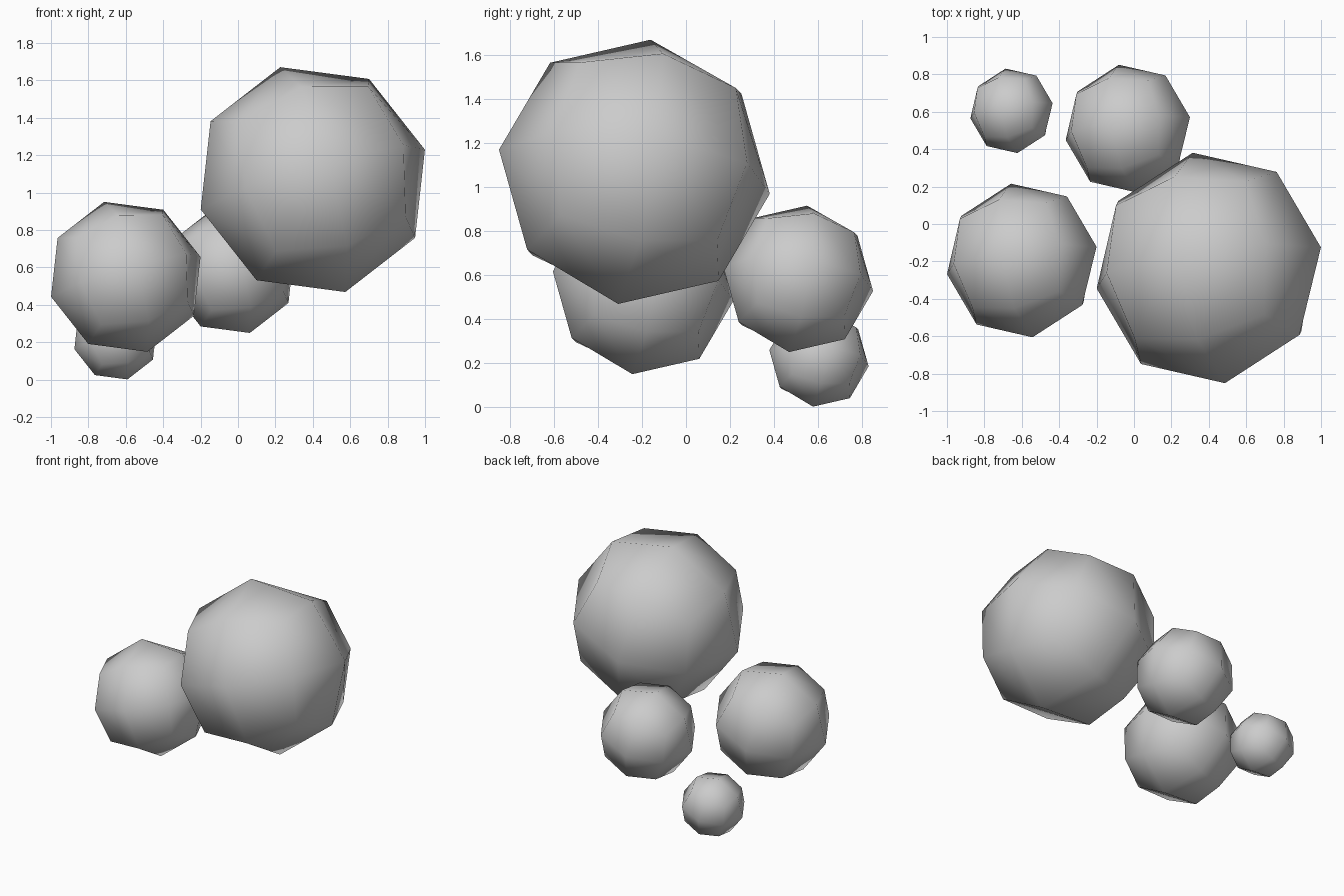
import bpy, bmesh
from math import radians
from mathutils import Euler

if "Cube" in bpy.data.objects:
    bpy.data.objects.remove(bpy.data.objects["Cube"], do_unlink=True)

# Single plain grey
grey = bpy.data.materials.new("plain_grey")
grey.use_nodes = True
grey.diffuse_color = (0.6, 0.6, 0.6, 1)
grey.node_tree.nodes["Principled BSDF"].inputs["Base Color"].default_value = (0.6, 0.6, 0.6, 1)

# All balls share one tilt
tilt = Euler((radians(-9.5), radians(-14.7), radians(10.4)))


def cube_ball(name, centre, radius):
    """A cube split once per edge, with every vertex pushed onto a sphere."""
    bm = bmesh.new()
    bmesh.ops.create_cube(bm, size=2)
    bmesh.ops.subdivide_edges(bm, edges=bm.edges[:], cuts=1, use_grid_fill=True)
    for v in bm.verts:
        v.co = v.co.normalized() * radius
    for f in bm.faces:
        f.smooth = True
    mesh = bpy.data.meshes.new(name)
    bm.to_mesh(mesh)
    bm.free()
    mesh.materials.append(grey)
    ball = bpy.data.objects.new(name, mesh)
    ball.location = centre
    ball.rotation_euler = tilt
    bpy.context.collection.objects.link(ball)


# Balls from largest to smallest
cube_ball("large_ball", (0.40, -0.235, 1.07), 0.63)
cube_ball("medium_ball", (-0.60, -0.195, 0.55), 0.42)
cube_ball("small_ball", (-0.033, 0.51, 0.583), 0.349)
cube_ball("tiny_ball", (-0.655, 0.605, 0.222), 0.231)
